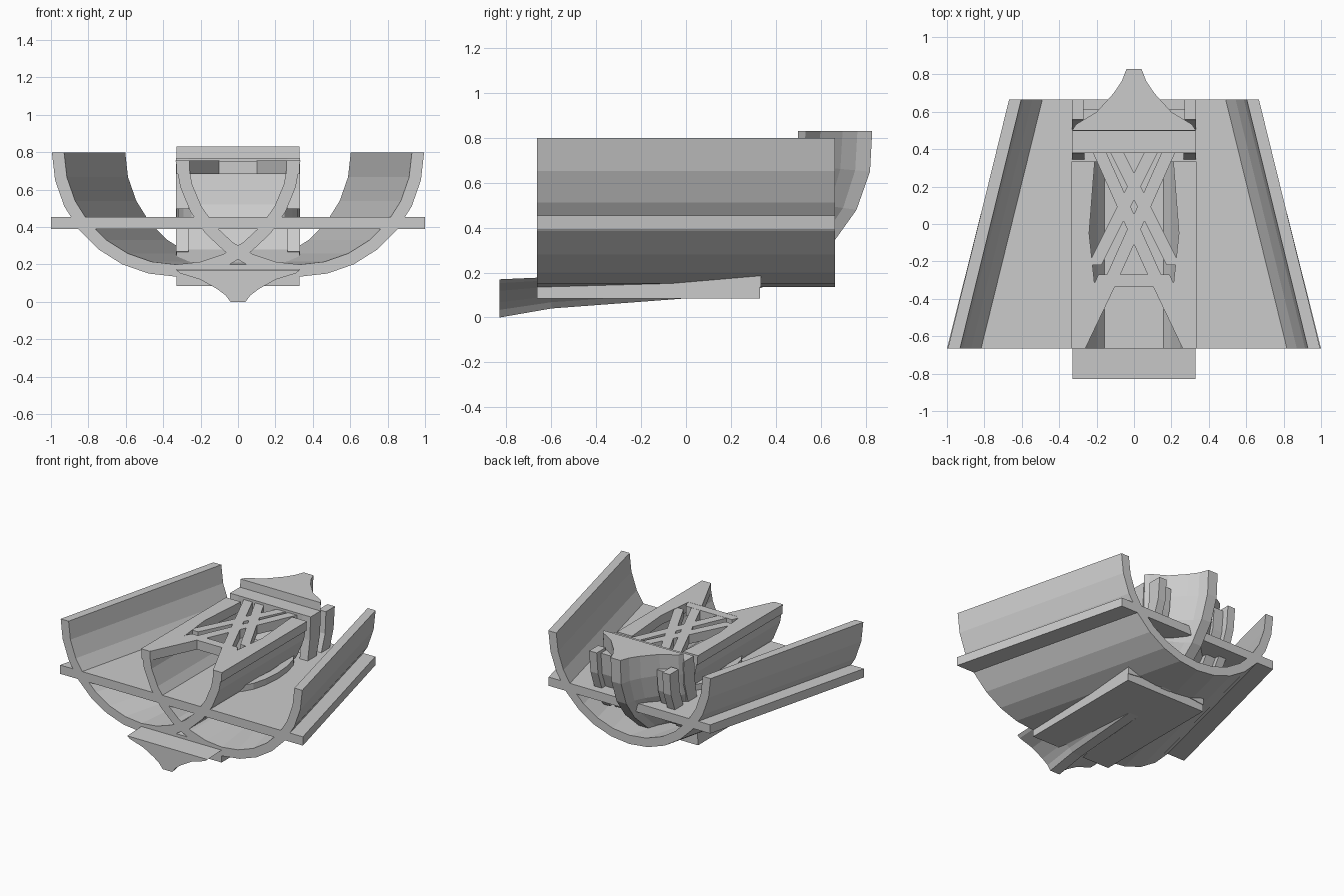
import bpy, bmesh, math

if "Cube" in bpy.data.objects:
    bpy.data.objects.remove(bpy.data.objects["Cube"])


def loft(name, rings):
    """Skin a list of equal-length closed 3D rings and cap both ends."""
    bm = bmesh.new()
    vs = [[bm.verts.new(p) for p in r] for r in rings]
    n = len(rings[0])
    for a, b in zip(vs, vs[1:]):
        for i in range(n):
            j = (i + 1) % n
            bm.faces.new((a[i], a[j], b[j], b[i]))
    bm.faces.new(vs[0])
    bm.faces.new(vs[-1])
    bmesh.ops.recalc_face_normals(bm, faces=bm.faces[:])
    me = bpy.data.meshes.new(name)
    bm.to_mesh(me)
    bm.free()
    ob = bpy.data.objects.new(name, me)
    bpy.context.collection.objects.link(ob)
    return ob


def slab(name, outline, z0, z1):
    """Plan outline extruded in z."""
    return loft(name, [[(x, y, z) for x, y in outline] for z in (z0, z1)])


def box(name, x0, x1, y0, y1, z0, z1):
    return slab(name, [(x0, y0), (x1, y0), (x1, y1), (x0, y1)], z0, z1)


def arc(cx, r, a0, a1, n):
    pts = []
    for i in range(n + 1):
        a = math.radians(a0 + (a1 - a0) * i / n)
        pts.append((cx + r * math.cos(a), 0.8 + r * math.sin(a)))
    return pts


R, RI = 0.665, 0.6


# Outer hull: U section whose two quarter arcs draw together toward the back
def hull_ring(y, c):
    out = arc(c, R, 0, -90, 7) + arc(-c, R, -90, -180, 7)
    inn = arc(-c, RI, -180, -90, 7) + arc(c, RI, -90, 0, 7)
    return [(x, y, z) for x, z in out + inn]


loft("hull_shell", [hull_ring(-0.665, 0.33), hull_ring(0.665, 0.003)])

# Deck plate through the hull
slab("deck_plate", [(-1, -0.665), (1, -0.665), (0.665, 0.665), (-0.665, 0.665)],
     0.39, 0.455)

# Keel sweeping up into the stern post, concave sides
outer = [(-.83, 0), (-.6, .04), (0, .085), (.33, .13), (.5, .2), (.66, .34),
         (.76, .48), (.82, .65), (.83, .83)]
inner = [(-.83, .17), (-.6, .18), (0, .2), (.15, .21), (.3, .28), (.4, .4),
         (.46, .52), (.49, .68), (.5, .83)]
side = [(0, .33), (.1, .31), (.3, .2), (.6, .11), (.8, .065), (1, .04)]
sect = side + [(t, -w) for t, w in reversed(side)]
loft("keel", [[(w, i[0] + (o[0] - i[0]) * t, i[1] + (o[1] - i[1]) * t)
               for t, w in sect] for o, i in zip(outer, inner)])
box("keel_plate", -0.33, 0.33, -0.665, 0.33, 0.085, 0.17)

# Rear frame top bar
box("rear_frame_bar", -0.33, 0.33, 0.38, 0.5, 0.7, 0.77)

for s, tag in ((1, "right"), (-1, "left")):
    # Pointed inner walls, each an arc crossing the centre line
    a_o = math.degrees(math.asin(-0.045 / R))
    a_i = math.degrees(math.asin(-0.045 / RI))
    prof = arc(-0.33, R, a_o, -90, 7) + arc(-0.33, RI, -90, a_i, 7)
    loft("inner_wall_" + tag,
         [[(s * x, y, z) for x, z in prof] for y in (-0.665, 0.335)])

    # Canopy flanges with the V-shaped notch at the front
    slab("canopy_flange_" + tag,
         [(s * .33, -.665), (s * .26, -.665), (s * .1, -.33), (s * .33, -.33)],
         0.685, 0.755)
    slab("canopy_rail_" + tag,
         [(s * .33, -.33), (s * .21, -.33), (s * .24, -.05), (s * .21, .335),
          (s * .33, .335)], 0.685, 0.755)

    # Crossing struts of the canopy lattice
    for k, (xa, ya, xb, yb) in enumerate(((.14, -.34, -.21, .44),
                                          (.21, -.22, -.12, .44))):
        w = 0.036
        slab("lattice_strut_%s_%d" % (tag, k),
             [(s * (xa - w), ya), (s * (xa + w), ya),
              (s * (xb + w), yb), (s * (xb - w), yb)], 0.685, 0.753)

    # Rear frame posts and curved stern side panels
    post_o = [(.5, .77), (.49, .6), (.44, .42), (.34, .25)]
    post_i = [(.26, .27), (.34, .42), (.37, .6), (.38, .77)]
    loft("rear_post_" + tag, [[(s * x, y, z) for y, z in post_o + post_i]
                              for x in (0.265, 0.332)])
    pan_o = [(.665, .74), (.65, .58), (.6, .44), (.5, .28)]
    pan_i = [(.44, .33), (.5, .44), (.55, .58), (.56, .74)]
    loft("stern_panel_" + tag, [[(s * x, y, z) for y, z in pan_o + pan_i]
                                for x in (0.27, 0.332)])
    loft("stern_inner_panel_" + tag,
         [[(s * x, y - .05, z - .02) for y, z in pan_o + pan_i]
          for x in (0.19, 0.27)])

    # Low arched curb on the deck beside each inner wall
    loft("deck_arch_" + tag,
         [[(s * (.2 + r * math.sin(math.pi * i / 8)),
            -.33 * math.cos(math.pi * i / 8) * (1 if r > .1 else .8), z)
           for r, rng in ((.13, range(9)), (.07, range(8, -1, -1))) for i in rng]
          for z in (0.45, 0.5)])

# Cross bar closing the front of the lattice
slab("lattice_front_bar", [(-.22, -.335), (.22, -.335), (.19, -.27), (-.19, -.27)],
     0.685, 0.754)
